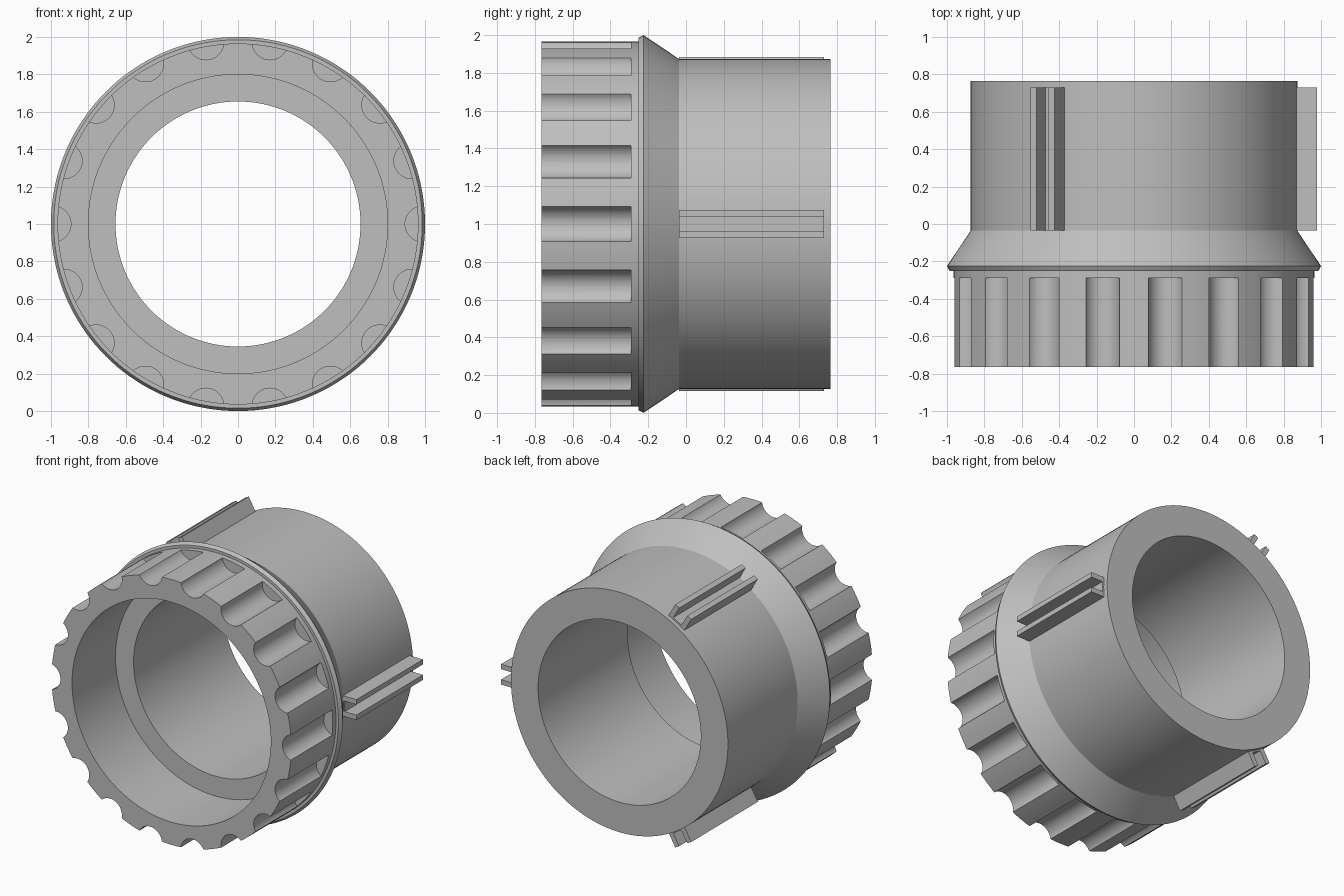
import bpy, bmesh, math
from mathutils import Matrix, Vector

cube = bpy.data.objects.get("Cube")
if cube:
    bpy.data.objects.remove(cube, do_unlink=True)

gray = bpy.data.materials.new("light_gray")
gray.use_nodes = True
gray.diffuse_color = (0.52, 0.52, 0.52, 1)
for node in gray.node_tree.nodes:
    if node.type == 'BSDF_PRINCIPLED':
        node.inputs["Base Color"].default_value = gray.diffuse_color

CENTER = Vector((0, 0, 1))


def finish(name, bm):
    bmesh.ops.recalc_face_normals(bm, faces=bm.faces[:])
    mesh = bpy.data.meshes.new(name)
    bm.to_mesh(mesh)
    bm.free()
    mesh.materials.append(gray)
    obj = bpy.data.objects.new(name, mesh)
    bpy.context.collection.objects.link(obj)
    return obj


def activate(obj):
    bpy.ops.object.select_all(action='DESELECT')
    obj.select_set(True)
    bpy.context.view_layer.objects.active = obj


def around(degrees):
    """Turn about the horizontal axis of the collar, from +x towards +z."""
    return Matrix.Translation(CENTER) @ Matrix.Rotation(-math.radians(degrees), 4, 'Y')


def lathe(name, profile, steps=144):
    """Revolve a closed (radius, y) profile."""
    bm = bmesh.new()
    rings = []
    for i in range(steps):
        turn = around(360 * i / steps)
        rings.append([bm.verts.new(turn @ Vector((r, y, 0))) for r, y in profile])
    for i in range(steps):
        a, b = rings[i], rings[(i + 1) % steps]
        for j in range(len(profile)):
            k = (j + 1) % len(profile)
            bm.faces.new((a[j], a[k], b[k], b[j]))
    return finish(name, bm)


# Collar body: grip ring, flange, cone, tube, and stepped bore
body = lathe("collar_body", [
    (0.80, -0.765), (0.965, -0.765), (0.965, -0.252), (0.985, -0.252),
    (1.0, -0.225), (0.873, -0.036), (0.873, 0.765), (0.655, 0.765),
    (0.655, -0.265), (0.80, -0.265)])

# Round finger grooves cut into the grip ring
bm = bmesh.new()
for i in range(18):
    place = around(20 * i) @ Matrix.Translation((0.989, -0.59, 0)) @ Matrix.Rotation(math.pi / 2, 4, 'X')
    bmesh.ops.create_cone(bm, cap_ends=True, segments=48, radius1=0.096,
                          radius2=0.096, depth=0.6, matrix=place)
cutter = finish("groove_cutter", bm)
cutter.hide_render = True

activate(body)
cut = body.modifiers.new("grooves", 'BOOLEAN')
cut.operation = 'DIFFERENCE'
cut.solver = 'EXACT'
cut.object = cutter
bpy.ops.object.modifier_apply(modifier=cut.name)
bpy.data.objects.remove(cutter, do_unlink=True)
bpy.ops.object.shade_smooth_by_angle(angle=math.radians(25))

# Three U-shaped guide channels along the tube
half = [(0.86, 0.074), (0.978, 0.074), (0.978, 0.038), (0.883, 0.038)]
section = half + [(r, -w) for r, w in reversed(half)]
for name, degrees in (("left_channel", 0), ("upper_channel", 120), ("lower_channel", 240)):
    bm = bmesh.new()
    turn = around(degrees)
    end = bm.faces.new([bm.verts.new(turn @ Vector((r, -0.036, w))) for r, w in section])
    new = bmesh.ops.extrude_face_region(bm, geom=[end], use_keep_orig=True)["geom"]
    bmesh.ops.translate(bm, vec=(0, 0.766, 0),
                        verts=[v for v in new if isinstance(v, bmesh.types.BMVert)])
    finish(name, bm)
